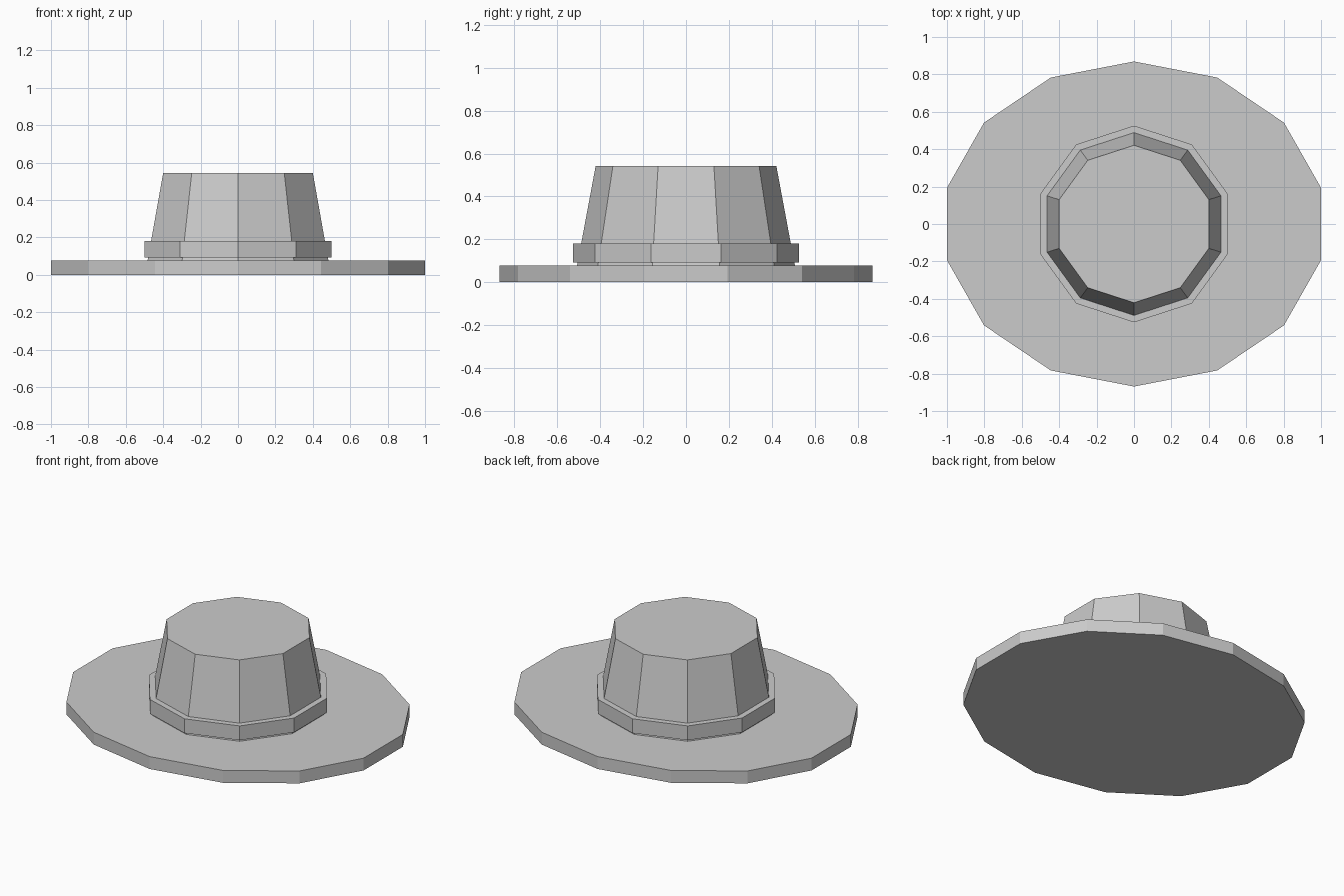
import bpy, bmesh, math

if "Cube" in bpy.data.objects:
    bpy.data.objects.remove(bpy.data.objects["Cube"])

grey = bpy.data.materials.new("felt grey")
grey.diffuse_color = (0.6, 0.6, 0.6, 1)
grey.use_nodes = True
grey.node_tree.nodes["Principled BSDF"].inputs["Base Color"].default_value = grey.diffuse_color


def prism(name, sides, bottom, top):
    """Flat-sided solid between two rings, each given as (rx, ry, z)."""
    bm = bmesh.new()
    rings = []
    for rx, ry, z in (bottom, top):
        ring = []
        for i in range(sides):
            a = 2 * math.pi * i / sides
            ring.append(bm.verts.new((rx * math.sin(a), ry * math.cos(a), z)))
        rings.append(ring)
        bm.faces.new(ring)
    for i in range(sides):
        j = (i + 1) % sides
        bm.faces.new((rings[0][i], rings[0][j], rings[1][j], rings[1][i]))
    bmesh.ops.recalc_face_normals(bm, faces=bm.faces)
    mesh = bpy.data.meshes.new(name)
    bm.to_mesh(mesh)
    bm.free()
    mesh.materials.append(grey)
    obj = bpy.data.objects.new(name, mesh)
    bpy.context.collection.objects.link(obj)
    return obj


# Wide oval brim
prism("brim", 14, (1.0257, 0.869, 0), (1.0257, 0.869, 0.077))
# Tapered crown standing on the brim
prism("crown", 10, (0.508, 0.508, 0.077), (0.421, 0.421, 0.543))
# Band around the crown, slightly above the brim
prism("hat_band", 10, (0.5257, 0.5257, 0.092), (0.5257, 0.5257, 0.181))
